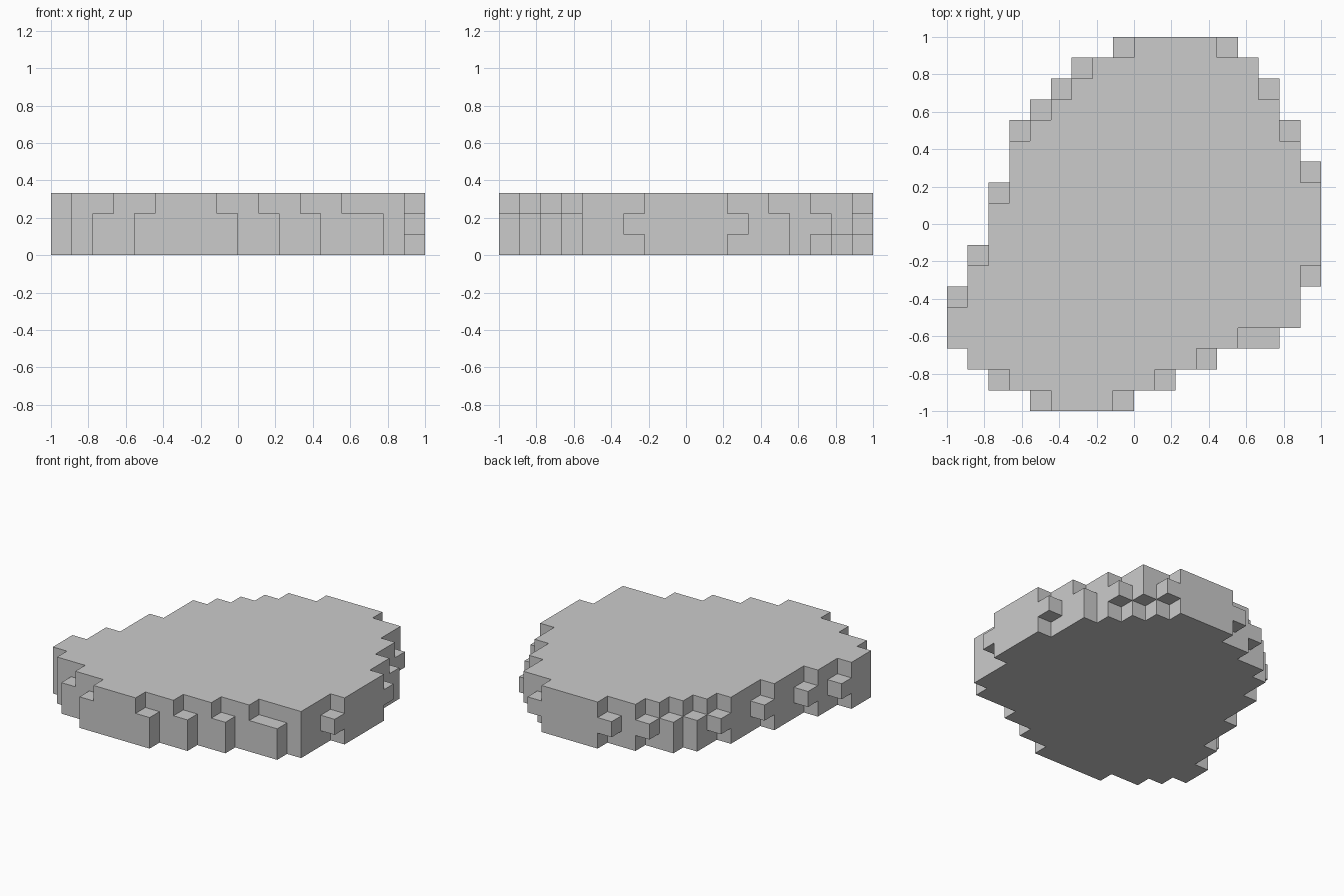
import bpy, bmesh, math

if "Cube" in bpy.data.objects:
    bpy.data.objects.remove(bpy.data.objects["Cube"])

U = 1 / 9  # block size: 18 x 18 x 3 blocks

# x extent (left, right) of each row of blocks, from y = -9 up to y = 8
ROWS = [(-5, 0), (-7, 2), (-8, 4), (-9, 7), (-9, 8), (-9, 8),
        (-8, 9), (-8, 9), (-7, 9), (-7, 9), (-7, 9), (-6, 9),
        (-6, 8), (-6, 8), (-5, 7), (-4, 7), (-3, 6), (-1, 5)]
outline = {(x, j - 9) for j, (a, b) in enumerate(ROWS) for x in range(a, b)}

# Rim blocks that exist only in the middle layer
middle_only = {(-1, 8), (-3, 7), (-6, 4), (-7, 1), (-8, -2), (-9, -4),
               (4, 8), (6, 6), (8, 2), (8, -3)}
# Rim blocks missing only from the top layer
no_top = {(-4, 6), (-5, 5), (7, 4), (5, -6), (6, -6), (3, -7), (1, -8),
          (-1, -9), (-5, -9), (-7, -8)}
# Rim block missing only from the bottom layer
no_bottom = {(5, 7)}

layers = [outline - middle_only - no_bottom, outline, outline - middle_only - no_top]
blocks = {(x, y, z) for z, cells in enumerate(layers) for x, y in cells}

# Skin: one quad per exposed block side, flat areas then merged
bm = bmesh.new()
verts = {}


def vert(p):
    if p not in verts:
        verts[p] = bm.verts.new([c * U for c in p])
    return verts[p]


for block in sorted(blocks):
    for axis in range(3):
        for side in (0, 1):
            neighbour = list(block)
            neighbour[axis] += 2 * side - 1
            if tuple(neighbour) in blocks:
                continue
            loop = []
            for a, b in ((0, 0), (1, 0), (1, 1), (0, 1)):
                p = list(block)
                p[axis] += side
                p[(axis + 1) % 3] += a
                p[(axis + 2) % 3] += b
                loop.append(vert(tuple(p)))
            bm.faces.new(loop if side else loop[::-1])

bmesh.ops.dissolve_limit(bm, angle_limit=math.radians(1),
                         verts=bm.verts[:], edges=bm.edges[:])
mesh = bpy.data.meshes.new("stepped_slab")
bm.to_mesh(mesh)
bm.free()
slab = bpy.data.objects.new("stepped_slab", mesh)
bpy.context.collection.objects.link(slab)
